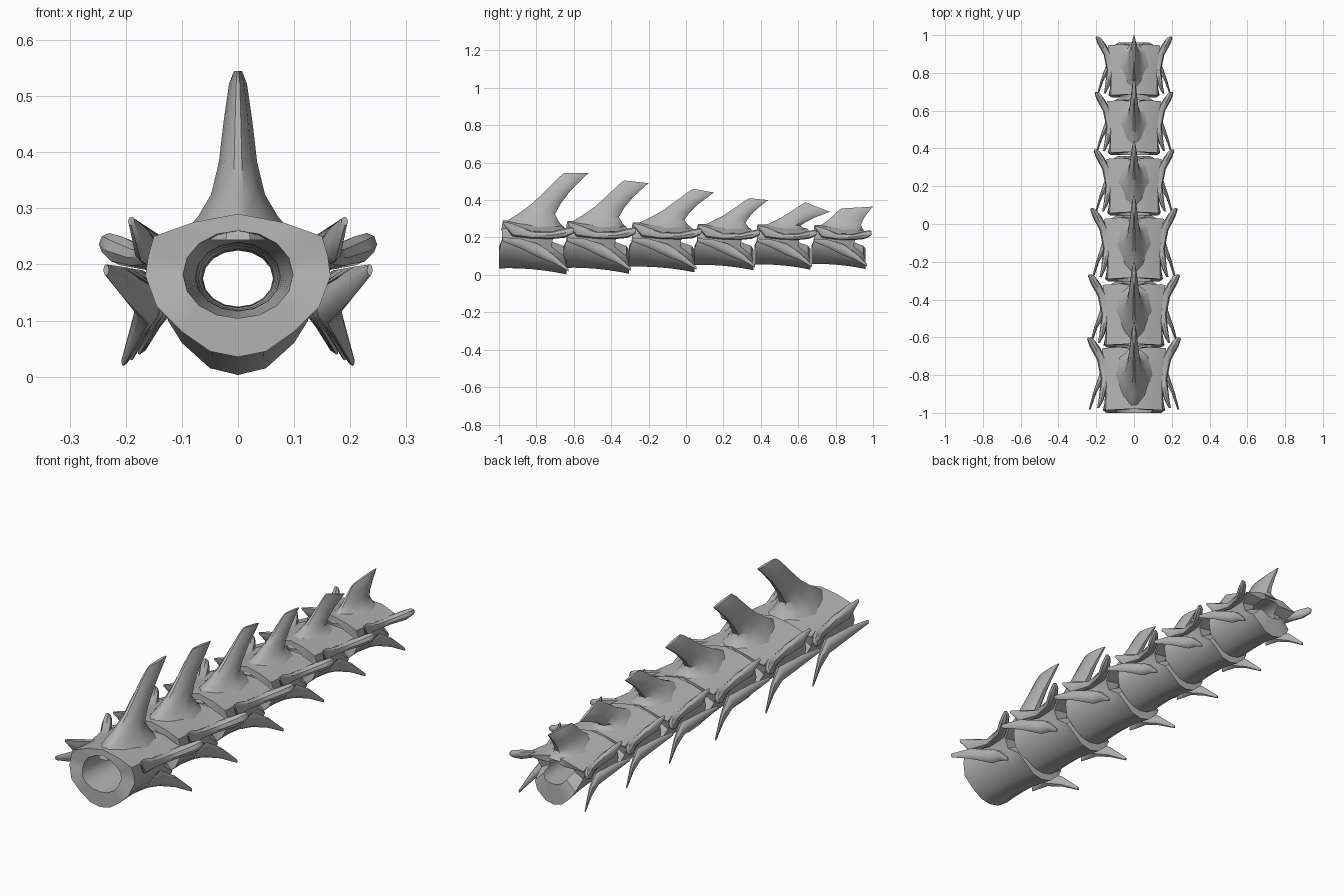
import bpy, bmesh, math

if "Cube" in bpy.data.objects:
    bpy.data.objects.remove(bpy.data.objects["Cube"], do_unlink=True)

bone = bpy.data.materials.new("bone_grey")
bone.use_nodes = True
bone.diffuse_color = (0.45, 0.45, 0.45, 1)
bone.node_tree.nodes["Principled BSDF"].inputs["Base Color"].default_value = bone.diffuse_color

MID_Z = 0.16  # height about which the segments shrink


def loft(name, rings, closed=False):
    """Skin a list of equal rings; closed joins the last ring to the first."""
    bm = bmesh.new()
    rows = [[bm.verts.new(p) for p in ring] for ring in rings]
    n = len(rows[0])
    pairs = list(zip(rows, rows[1:]))
    if closed:
        pairs.append((rows[-1], rows[0]))
    else:
        bm.faces.new(rows[0])
        bm.faces.new(rows[-1])
    for a, b in pairs:
        for i in range(n):
            j = (i + 1) % n
            bm.faces.new((a[i], a[j], b[j], b[i]))
    bmesh.ops.recalc_face_normals(bm, faces=bm.faces[:])
    me = bpy.data.meshes.new(name)
    bm.to_mesh(me)
    bm.free()
    me.materials.append(bone)
    me.shade_smooth()
    me.set_sharp_from_angle(angle=math.radians(40))
    ob = bpy.data.objects.new(name, me)
    bpy.context.collection.objects.link(ob)
    return ob


def quad(a, b, c, u):
    """Parabola through a, b, c at u = 0, 0.5, 1."""
    return a * (1 - u) * (1 - 2 * u) + 4 * b * u * (1 - u) + c * u * (2 * u - 1)


# Half section from keel to roof at the front, middle and rear
FRONT = [(0, .035), (.05, .045), (.10, .08), (.145, .125), (.165, .18),
         (.16, .215), (.15, .25), (.08, .275), (0, .29)]
WAIST = [(0, .03), (.045, .04), (.09, .075), (.125, .12), (.14, .16),
         (.15, .205), (.15, .235), (.08, .265), (0, .285)]
REAR = [(0, .003), (.05, .015), (.10, .06), (.125, .10), (.13, .15),
        (.15, .19), (.17, .225), (.08, .255), (0, .265)]
# Where each section point starts and ends along the segment
START = [0, 0, 0, 0, .04, .05, .04, .05, .06]
END = [1, 1, 1, .96, .78, .80, .95, .97, .94]


def body(name, y0, length, s):
    def ring(u, inner):
        half = []
        for i in range(9):
            if inner:
                a = math.radians(-90 + i * 22.5)
                x = (.098 - .022 * u) * math.cos(a)
                z = .182 - .004 * u + (.078 - .017 * u) * math.sin(a)
            else:
                x, z = (quad(f, w, r, u) for f, w, r in zip(FRONT[i], WAIST[i], REAR[i]))
            y = y0 + length * (START[i] + (END[i] - START[i]) * u)
            half.append((x * s, y, MID_Z + (z - MID_Z) * s))
        return half + [(-x, y, z) for x, y, z in half[-2:0:-1]]

    steps = [i / 6 for i in range(7)]
    rings = [ring(u, False) for u in steps] + [ring(u, True) for u in reversed(steps)]
    loft(name, rings, closed=True)


def horn(name, path, y0, length, s, side):
    """Eight-sided tapering process; path holds x, y fraction, z, half width, half height."""
    rings = []
    for x, t, z, rx, rz in path:
        ring = []
        for k in range(8):
            a = math.tau * k / 8
            ring.append((side * s * (x + rx * math.cos(a)), y0 + t * length,
                         MID_Z + s * (z - MID_Z + rz * math.sin(a))))
        rings.append(ring)
    loft(name, rings)


WING = [(.19, .07, .277, .006, .008), (.173, .2, .24, .014, .034),
        (.153, .5, .214, .022, .02), (.17, .78, .212, .026, .02),
        (.208, .97, .224, .026, .026), (.23, 1.08, .236, .018, .02),
        (.238, 1.11, .238, .008, .012)]
RIB = [(.235, .05, .19, .005, .01), (.207, .3, .17, .009, .026),
       (.16, .58, .13, .022, .036), (.178, .8, .09, .012, .026),
       (.204, 1.03, .027, .004, .008)]

# Height fraction, leading edge, trailing edge and half width up the fin
FIN = [(-.04, 0, 0, .11), (.1, .04, -.25, .072), (.24, .24, -.42, .048),
       (.44, .48, -.17, .034), (.68, .70, .25, .026), (.92, .91, .8, .016),
       (1, 1, 1, .007)]


def spine(name, y0, length, s, top, tip_front, tip_rear, drop):
    base_z = MID_Z + .095 * s
    base_front, base_rear = y0 + .06 * length, y0 + .98 * length
    rings = []
    for t, lead, trail, w in FIN:
        a = base_front + (tip_front - base_front) * lead
        b = base_rear + (tip_rear - base_rear) * trail
        z = base_z + (top - base_z) * t

        def pt(f, x):
            return (x * s, a + (b - a) * f, z - drop * max(t, 0) * f)

        right = [(.0, w * .2), (.2, w * .7), (.55, w), (.85, w * .8), (1, w * .3)]
        rings.append([pt(f, x) for f, x in right] + [pt(f, -x) for f, x in reversed(right)])
    loft(name, rings)


# Start, length, scale, fin top, fin tip front and rear, fin tip droop
SEGMENTS = [(-1, .36, 1, .545, -.65, -.52, 0),
            (-.655, .35, .98, .505, -.33, -.2, .015),
            (-.305, .35, .93, .46, .04, .15, .02),
            (.045, .315, .86, .41, .34, .44, .01),
            (.365, .30, .84, .387, .64, .77, .05),
            (.67, .29, .82, .355, .83, 1, -.01)]

for n, (y0, length, s, top, front, rear, drop) in enumerate(SEGMENTS, 1):
    body(f"vertebra_body_{n}", y0, length, s)
    spine(f"spine_fin_{n}", y0, length, s, top, front, rear, drop)
    for side, word in ((1, "left"), (-1, "right")):
        horn(f"{word}_wing_{n}", WING, y0, length, s, side)
        horn(f"{word}_rib_{n}", RIB, y0, length, s, side)
